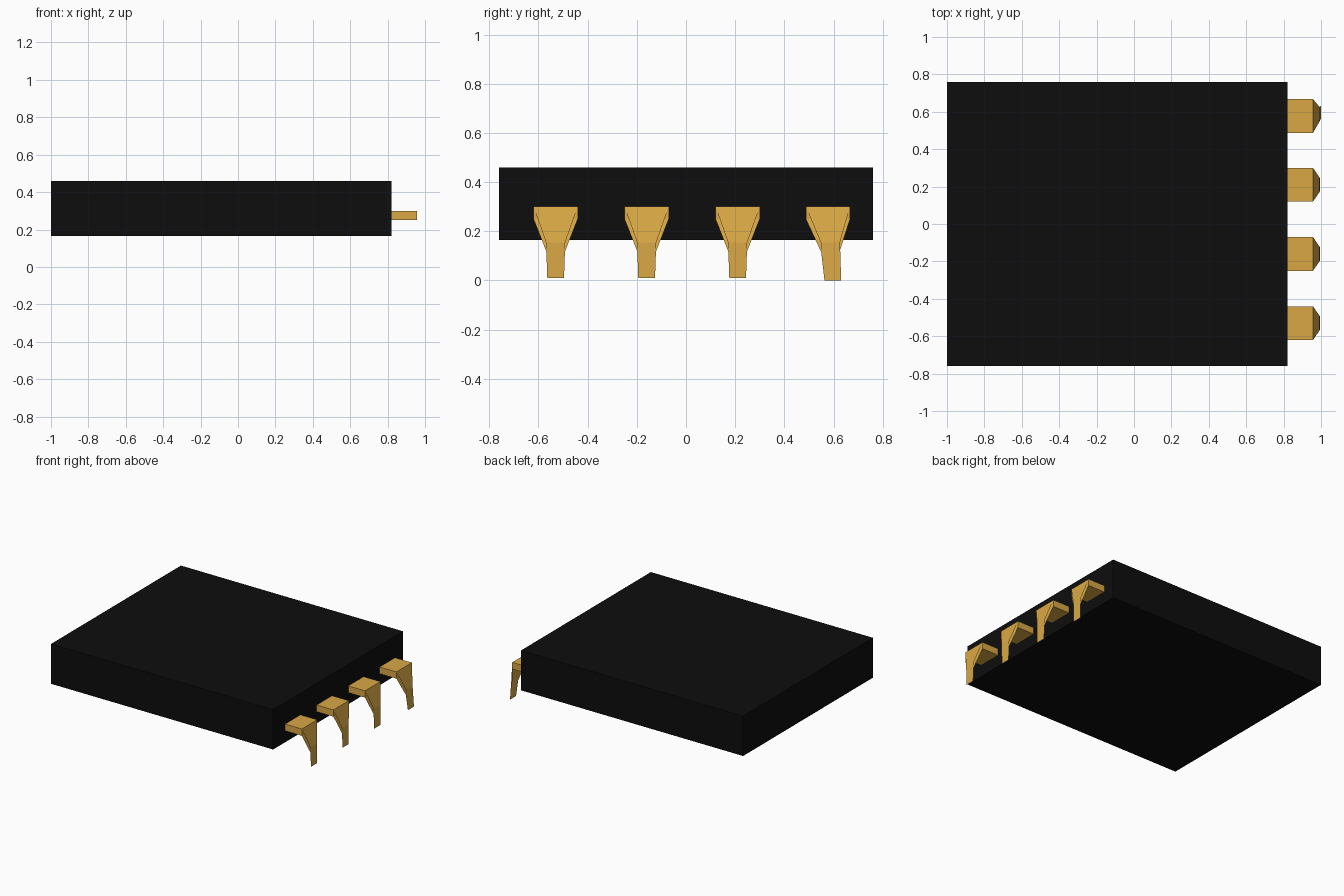
import bpy, bmesh

if "Cube" in bpy.data.objects:
    bpy.data.objects.remove(bpy.data.objects["Cube"])


def material(name, color):
    m = bpy.data.materials.new(name)
    m.diffuse_color = color
    m.use_nodes = True
    m.node_tree.nodes["Principled BSDF"].inputs["Base Color"].default_value = m.diffuse_color
    return m


def make_object(name, bm, mat):
    me = bpy.data.meshes.new(name)
    bm.to_mesh(me)
    bm.free()
    ob = bpy.data.objects.new(name, me)
    bpy.context.collection.objects.link(ob)
    me.materials.append(mat)
    return ob


def add_box(bm, lo, hi):
    r = bmesh.ops.create_cube(bm, size=1)
    for v in r["verts"]:
        for i in range(3):
            v.co[i] = (lo[i] + hi[i]) / 2 + v.co[i] * (hi[i] - lo[i])


def add_strip(bm, rows):
    # each row: x, y centre, half width, z
    pairs = [(bm.verts.new((x, y - w, z)), bm.verts.new((x, y + w, z)))
             for x, y, w, z in rows]
    for a, b in zip(pairs, pairs[1:]):
        bm.faces.new((a[0], b[0], b[1], a[1]))


black = material("black_plastic", (0.004, 0.004, 0.004, 1))
gold = material("gold_metal", (0.69, 0.39, 0.06, 1))

# Chip body
bm = bmesh.new()
add_box(bm, (-1, -0.76, 0.165), (0.82, 0.76, 0.46))
make_object("body", bm, black)

# Pins: shoulder block plus thin tapered sheets bent downwards
pins = [(-0.53, 0, 0.995, 0.01), (-0.16, 0, 0.995, 0.01),
        (0.21, 0, 0.995, 0.01), (0.577, 0.02, 1.0, 0.0)]
for n, (y, shift, x_end, z_end) in enumerate(pins, 1):
    bm = bmesh.new()
    add_box(bm, (0.82, y - 0.09, 0.25), (0.957, y + 0.09, 0.30))
    yk = y + shift * 0.5
    # outer sheet
    add_strip(bm, [(0.957, y, 0.09, 0.30), (0.992, yk, 0.039, 0.155),
                   (x_end, y + shift, 0.034, z_end)])
    # inner sheet
    add_strip(bm, [(0.957, y, 0.09, 0.25), (0.990, yk, 0.037, 0.115),
                   (x_end - 0.002, y + shift, 0.034, z_end)])
    make_object(f"pin_{n}", bm, gold)
